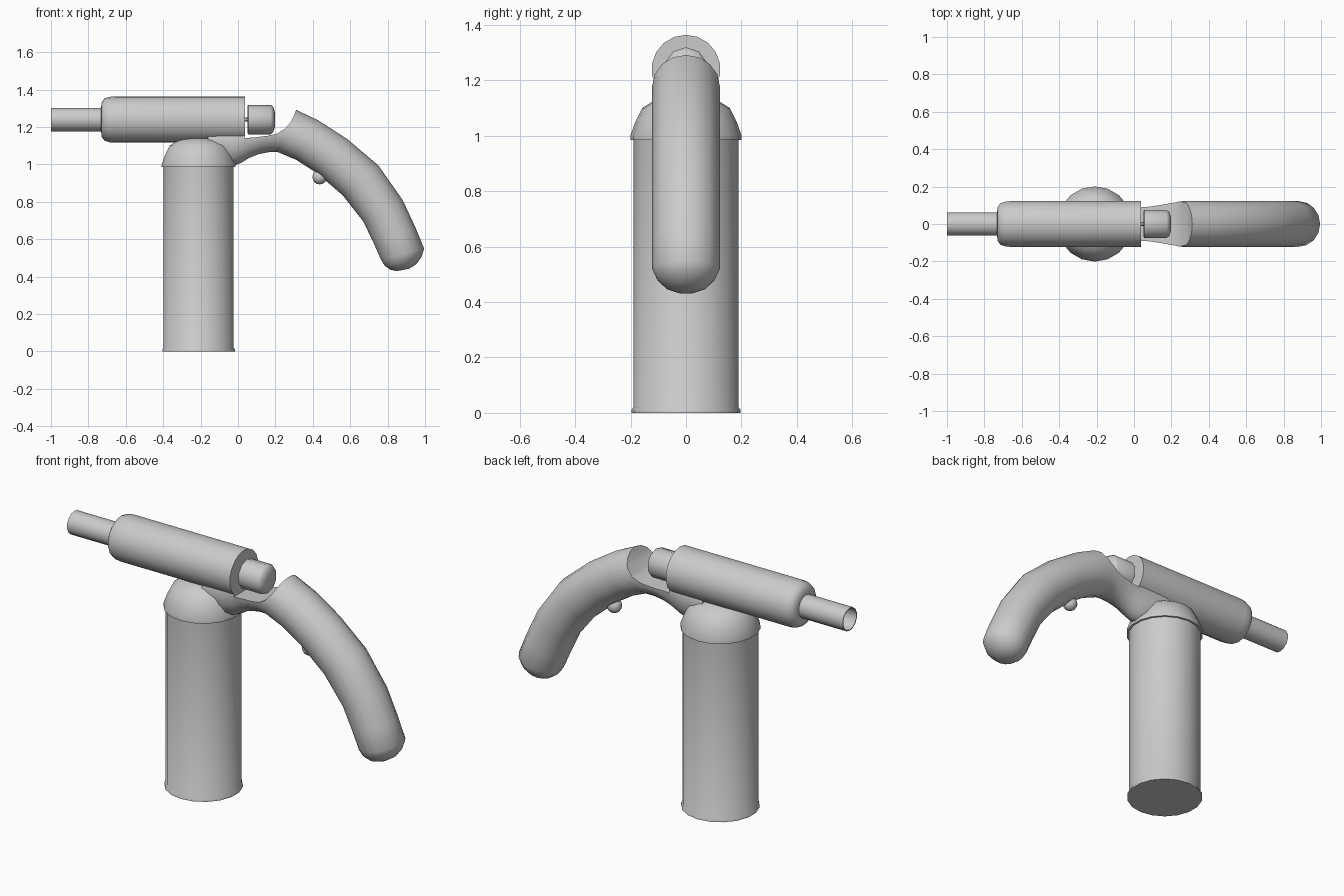
import bpy, bmesh
from math import cos, sin, pi
from mathutils import Vector

if "Cube" in bpy.data.objects:
    bpy.data.objects.remove(bpy.data.objects["Cube"])


def finish(name, bm, angle=40):
    bmesh.ops.remove_doubles(bm, verts=bm.verts, dist=1e-5)
    bmesh.ops.recalc_face_normals(bm, faces=bm.faces)
    me = bpy.data.meshes.new(name)
    bm.to_mesh(me)
    bm.free()
    ob = bpy.data.objects.new(name, me)
    bpy.context.collection.objects.link(ob)
    smooth(ob, angle)
    return ob


def smooth(ob, angle=40):
    bpy.ops.object.select_all(action='DESELECT')
    ob.select_set(True)
    bpy.context.view_layer.objects.active = ob
    bpy.ops.object.shade_smooth_by_angle(angle=angle * pi / 180)


def skin(name, rings, angle=40):
    """Bridge equal-length rings of points and close both ends."""
    bm = bmesh.new()
    vr = [[bm.verts.new(p) for p in ring] for ring in rings]
    n = len(vr[0])
    for a, b in zip(vr, vr[1:]):
        for i in range(n):
            j = (i + 1) % n
            bm.faces.new((a[i], a[j], b[j], b[i]))
    bm.faces.new(vr[0])
    bm.faces.new(vr[-1])
    return finish(name, bm, angle)


def lathe(name, profile, sides, origin, axis, angle=40):
    """Revolve (radius, distance) pairs around x or z."""
    o = Vector(origin)
    rings = []
    for r, t in profile:
        ring = []
        for i in range(sides):
            a = 2 * pi * (i + 0.5) / sides
            c, s = r * cos(a), r * sin(a)
            ring.append(o + Vector((t, c, s) if axis == 'x' else (c, s, t)))
        rings.append(ring)
    return skin(name, rings, angle)


# Upright canister with small rims, and the domed shoulder above it
lathe('canister', [(.197, 0), (.197, .01), (.19, .02), (.19, .985), (.19, 1.0)],
      18, (-.21, 0, 0), 'z')
lathe('shoulder', [(.19, .985), (.201, .985), (.201, 1.0), (.183, 1.05), (.158, 1.1),
                   (.11, 1.13), (.05, 1.145)], 18, (-.21, 0, 0), 'z')

# Barrel, hollow nozzle, rear knob and its pin share one axis
AXIS = (0, 0, 1.24)
lathe('barrel', [(.06, -.732), (.09, -.73), (.112, -.715), (.121, -.69), (.124, -.66),
                 (.124, .037)], 18, AXIS, 'x')
lathe('nozzle', [(.063, -.72), (.063, -1), (.058, -1), (.058, -.75)], 14, AXIS, 'x')
lathe('knob_pin', [(.012, .03), (.012, .06)], 8, AXIS, 'x')
lathe('knob', [(.07, .05), (.079, .055), (.079, .175), (.068, .188), (.04, .197)],
      10, AXIS, 'x')

# Neck and handle: elliptical sections (top x, top z, bottom x, bottom z, half width)
sections = [
    (-.16, 1.22, -.16, 1.0, .09), (-.04, 1.25, -.03, .99, .09),
    (.02, 1.26, .02, 1.01, .088), (.08, 1.29, .06, 1.035, .094),
    (.16, 1.31, .11, 1.055, .105), (.235, 1.31, .16, 1.065, .115),
    (.31, 1.292, .21, 1.067, .122), (.43, 1.235, .31, 1.025, .122),
    (.585, 1.135, .42, .955, .122), (.75, .995, .56, .835, .122),
    (.88, .81, .67, .695, .122), (.95, .66, .725, .58, .122),
    (.995, .55, .765, .49, .122), (.982, .506, .785, .458, .105),
    (.955, .468, .815, .437, .075), (.915, .442, .85, .43, .035)]
rings = []
for tx, tz, bx, bz, w in sections:
    t, b = Vector((tx, 0, tz)), Vector((bx, 0, bz))
    mid, up = (t + b) / 2, (t - b) / 2
    rings.append([mid + up * cos(2 * pi * i / 16) + Vector((0, w * sin(2 * pi * i / 16), 0))
                  for i in range(16)])
handle = skin('handle', rings)

# Scoop out the space behind the knob
scoop = [(.037, 1.14), (.09, 1.145), (.16, 1.153), (.21, 1.165), (.25, 1.19), (.285, 1.23),
         (.312, 1.292), (.312, 1.5), (.037, 1.5)]
cutter = skin('scoop_cutter', [[(x, y, z) for x, z in scoop] for y in (-.3, .3)])
cutter.hide_render = True
mod = handle.modifiers.new('scoop', 'BOOLEAN')
mod.operation = 'DIFFERENCE'
mod.object = cutter
bpy.context.view_layer.objects.active = handle
bpy.ops.object.modifier_apply(modifier='scoop')
bpy.data.objects.remove(cutter)
smooth(handle)

# Trigger button under the handle
bm = bmesh.new()
bmesh.ops.create_uvsphere(bm, u_segments=12, v_segments=8, radius=.039)
bmesh.ops.translate(bm, verts=bm.verts, vec=(.437, 0, .932))
finish('trigger_button', bm)
